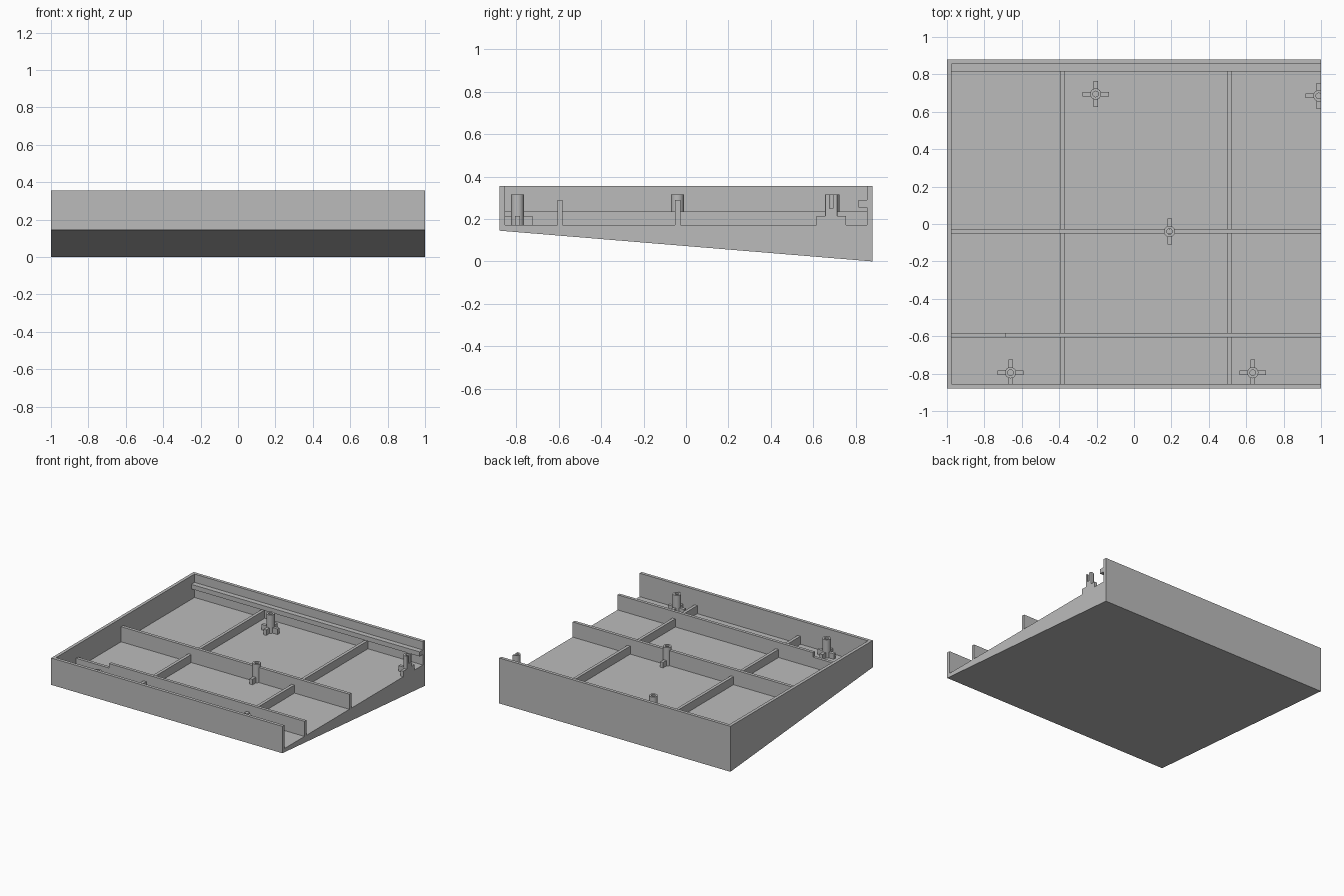
import bpy, bmesh
from mathutils import Vector

cube = bpy.data.objects.get("Cube")
if cube:
    bpy.data.objects.remove(cube, do_unlink=True)

grey = bpy.data.materials.new("plain grey")
grey.use_nodes = True
grey.diffuse_color = (0.5, 0.5, 0.5, 1)
grey.node_tree.nodes["Principled BSDF"].inputs["Base Color"].default_value = (0.5, 0.5, 0.5, 1)

LEFT, OPEN_SIDE, HALF_Y = -1.0, 1.0, 0.88
WALL = 0.025
INNER_X, INNER_Y = LEFT + WALL, HALF_Y - WALL
FLOOR, TOP, FRONT_BASE = 0.172, 0.355, 0.145
RIB_TOP, DIVIDER_TOP = 0.235, 0.29


def finish(name, bm):
    bmesh.ops.recalc_face_normals(bm, faces=bm.faces[:])
    mesh = bpy.data.meshes.new(name)
    bm.to_mesh(mesh)
    bm.free()
    mesh.materials.append(grey)
    obj = bpy.data.objects.new(name, mesh)
    bpy.context.collection.objects.link(obj)
    return obj


def extrude_x(name, profile, x0, x1):
    """Extrude a closed (y, z) profile along x."""
    bm = bmesh.new()
    face = bm.faces.new([bm.verts.new((x0, y, z)) for y, z in profile])
    out = bmesh.ops.extrude_face_region(bm, geom=[face])
    moved = [g for g in out["geom"] if isinstance(g, bmesh.types.BMVert)]
    bmesh.ops.translate(bm, verts=moved, vec=(x1 - x0, 0, 0))
    return finish(name, bm)


def box(name, x0, x1, y0, y1, z0, z1):
    return extrude_x(name, [(y0, z0), (y1, z0), (y1, z1), (y0, z1)], x0, x1)


# Wedge floor with front wall, back wall and the ledge along the back
extrude_x("tray_body", [
    (-HALF_Y, FRONT_BASE), (HALF_Y, 0), (HALF_Y, TOP), (INNER_Y, TOP),
    (INNER_Y, 0.29), (0.815, 0.29), (0.815, 0.254), (INNER_Y, 0.254),
    (INNER_Y, FLOOR), (-INNER_Y, FLOOR), (-INNER_Y, TOP), (-HALF_Y, TOP),
], INNER_X, OPEN_SIDE)

# Closed side wall
extrude_x("left_hand_wall", [(-HALF_Y, FRONT_BASE), (HALF_Y, 0), (HALF_Y, TOP),
                             (-HALF_Y, TOP)], LEFT, INNER_X)

# Low ribs running front to back
for i, x in enumerate((-0.38, 0.513)):
    box(f"low_rib_{i + 1}", x - 0.012, x + 0.012, -INNER_Y, INNER_Y, FLOOR, RIB_TOP)

# Tall dividers running side to side, the front one with a lowered end
box("middle_divider", INNER_X, OPEN_SIDE, -0.052, -0.027, FLOOR, DIVIDER_TOP)
box("front_divider", -0.69, OPEN_SIDE, -0.607, -0.583, FLOOR, DIVIDER_TOP)
box("front_divider_low_end", INNER_X, -0.69, -0.607, -0.583, FLOOR, 0.255)


def screw_post(name, x, y):
    """Hollow round post, trimmed at the open side."""
    r, hole, top, hole_floor = 0.03, 0.015, 0.315, 0.25
    profile = [(0, FLOOR), (r, FLOOR), (r, top), (hole, top), (hole, hole_floor), (0, hole_floor)]
    bm = bmesh.new()
    verts = [bm.verts.new((x + a, y, z)) for a, z in profile]
    edges = [bm.edges.new(pair) for pair in zip(verts, verts[1:])]
    bmesh.ops.spin(bm, geom=verts + edges, cent=(x, y, 0), axis=(0, 0, 1),
                   angle=6.283185307, steps=24)
    bmesh.ops.remove_doubles(bm, verts=bm.verts[:], dist=0.0001)
    if x + r > OPEN_SIDE:
        bmesh.ops.bisect_plane(bm, geom=bm.verts[:] + bm.edges[:] + bm.faces[:],
                               plane_co=Vector((OPEN_SIDE, 0, 0)),
                               plane_no=Vector((1, 0, 0)), clear_outer=True)
        bmesh.ops.holes_fill(bm, edges=[e for e in bm.edges if e.is_boundary], sides=0)
    obj = finish(name, bm)
    bpy.ops.object.select_all(action="DESELECT")
    obj.select_set(True)
    bpy.context.view_layer.objects.active = obj
    bpy.ops.object.shade_smooth_by_angle()


# Posts, each braced by four small fins
posts = [(-0.205, 0.695), (0.988, 0.685), (0.19, -0.04), (-0.66, -0.795), (0.635, -0.795)]
ARM, THIN, FIN_TOP = 0.07, 0.012, 0.215
for i, (x, y) in enumerate(posts, 1):
    screw_post(f"screw_post_{i}", x, y)
    box(f"post_{i}_side_fins", x - ARM, min(x + ARM, OPEN_SIDE), y - THIN, y + THIN, FLOOR, FIN_TOP)
    box(f"post_{i}_cross_fins", x - THIN, min(x + THIN, OPEN_SIDE), y - ARM, y + ARM, FLOOR, FIN_TOP)
